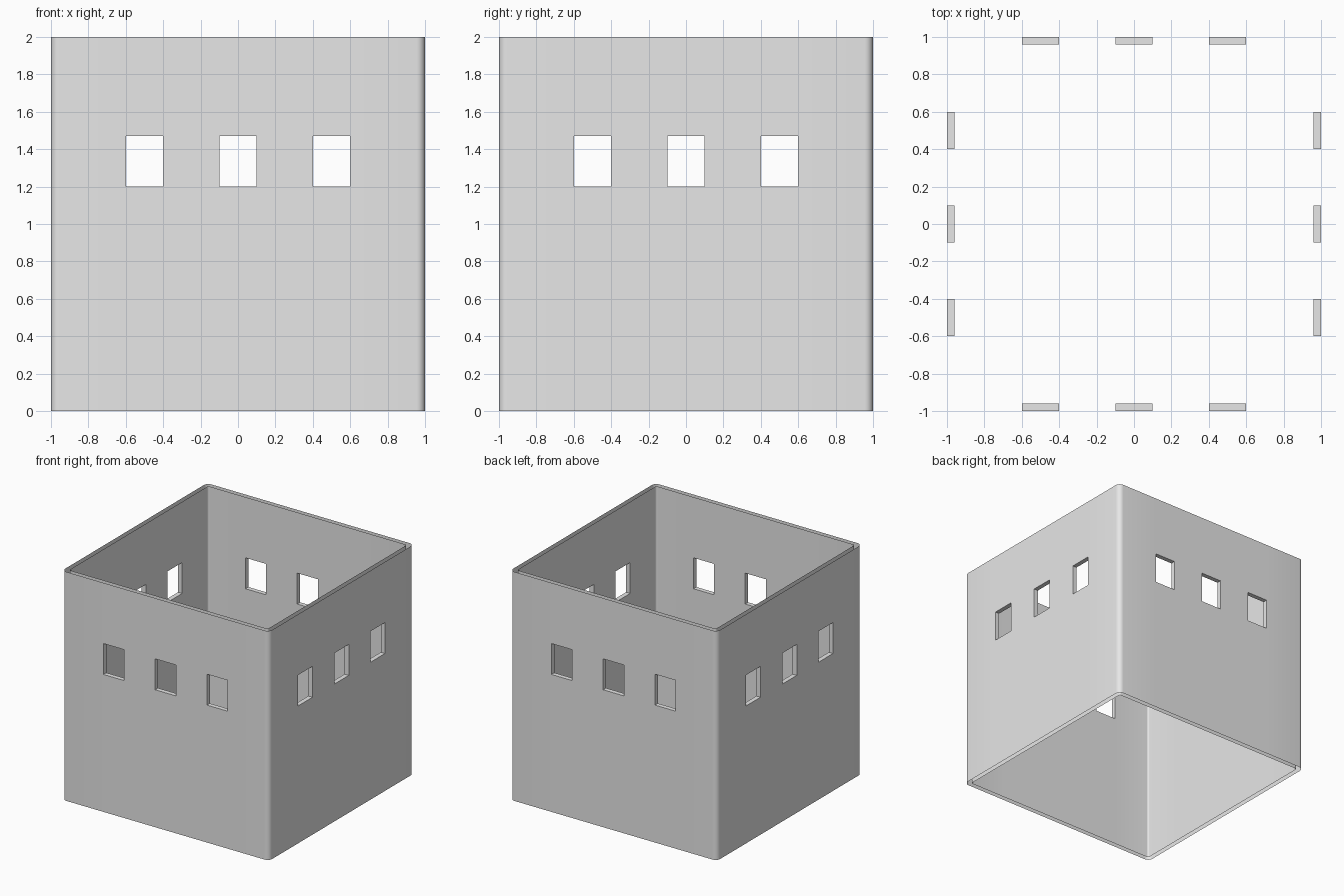
import bpy, bmesh, math
from mathutils import Matrix, Vector

cube = bpy.data.objects.get("Cube")
if cube:
    bpy.data.objects.remove(cube, do_unlink=True)

WINDOW_EDGES = [-0.6, -0.4, -0.1, 0.1, 0.4, 0.6]
ROWS = [0, 1.2, 1.47, 2]
ARC_STEPS = 6
WINDOW_COLUMNS = (1, 3, 5)


def outline(half, radius):
    """Rounded square, counter-clockwise, with points at the window edges."""
    flat = half - radius
    side = [Vector((x, -half)) for x in [-flat, *WINDOW_EDGES, flat]]
    for i in range(1, ARC_STEPS):
        a = math.radians(90) * i / ARC_STEPS
        side.append(Vector((flat + radius * math.sin(a), -flat - radius * math.cos(a))))
    return [Matrix.Rotation(math.radians(90) * k, 2) @ p for k in range(4) for p in side]


def add_shell(bm, points, inward):
    """Wall skin with window openings; returns its vertices by row."""
    grid = [[bm.verts.new((p.x, p.y, z)) for p in points] for z in ROWS]
    count = len(points)
    for r in range(len(ROWS) - 1):
        for i in range(count):
            if r == 1 and i % (count // 4) in WINDOW_COLUMNS:
                continue
            j = (i + 1) % count
            quad = [grid[r][i], grid[r][j], grid[r + 1][j], grid[r + 1][i]]
            bm.faces.new(quad[::-1] if inward else quad)
    return grid


# Outer and inner skins, open along the top and bottom rims
bm = bmesh.new()
outer = add_shell(bm, outline(1.0, 0.045), False)
inner = add_shell(bm, outline(0.96, 0.015), True)

# Window reveals joining the two skins
count = len(outer[0])
for i in range(count):
    if i % (count // 4) in WINDOW_COLUMNS:
        corners = [(1, i), (1, i + 1), (2, i + 1), (2, i)]
        for k in range(4):
            (ra, ca), (rb, cb) = corners[k], corners[(k + 1) % 4]
            bm.faces.new((outer[ra][ca], outer[rb][cb], inner[rb][cb], inner[ra][ca]))

mesh = bpy.data.meshes.new("window_walls")
bm.to_mesh(mesh)
bm.free()
walls = bpy.data.objects.new("window_walls", mesh)
bpy.context.collection.objects.link(walls)

# Plain grey finish
grey = bpy.data.materials.new("light_grey")
grey.use_nodes = True
colour = (0.8, 0.8, 0.8, 1)
grey.diffuse_color = colour
grey.node_tree.nodes["Principled BSDF"].inputs["Base Color"].default_value = colour
mesh.materials.append(grey)

# Smooth rounded corners, crisp window edges
bpy.ops.object.select_all(action="DESELECT")
walls.select_set(True)
bpy.context.view_layer.objects.active = walls
bpy.ops.object.shade_smooth_by_angle(angle=math.radians(30))
